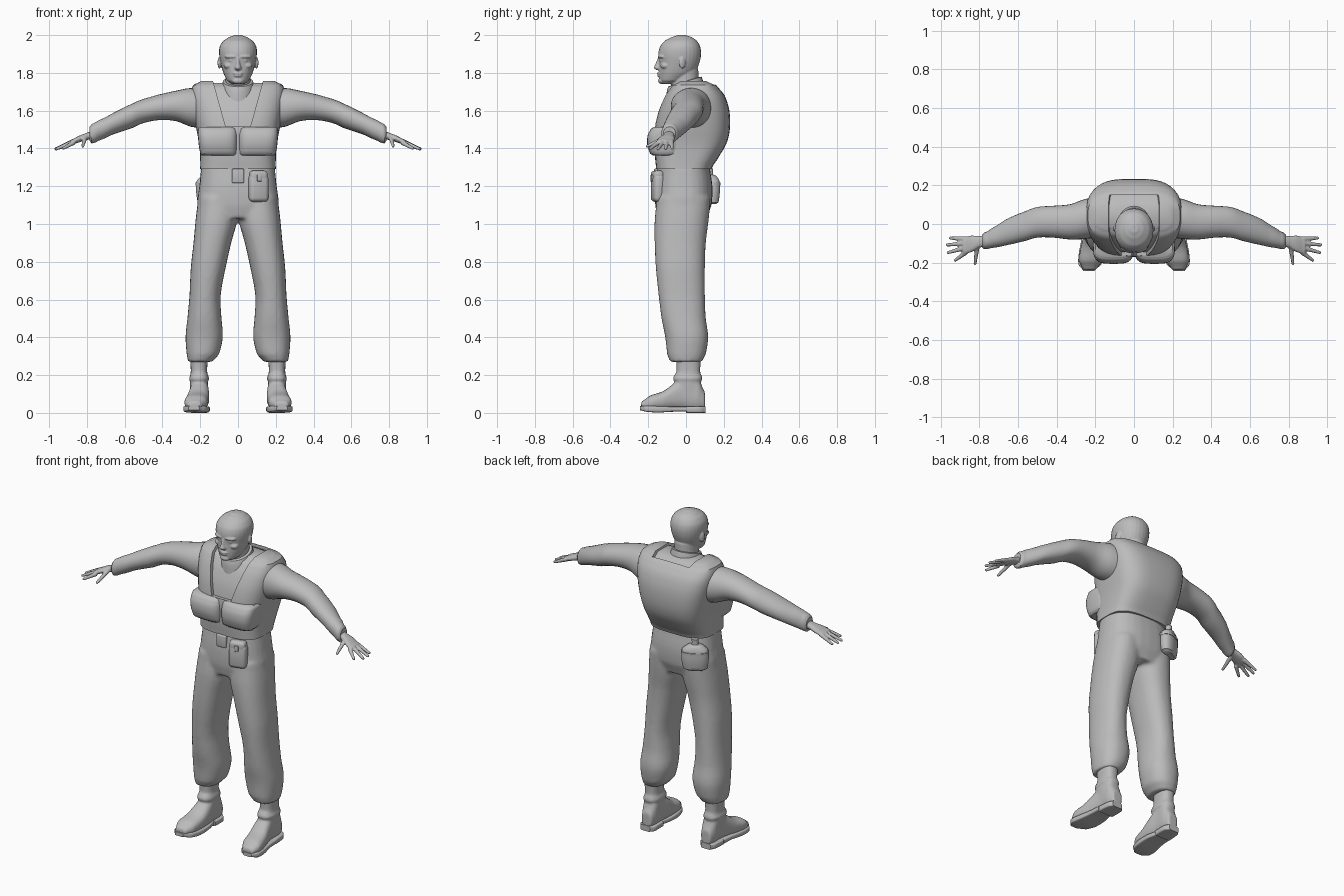
import bpy, bmesh, math
from mathutils import Vector, Matrix

grey = bpy.data.materials.new("plain_grey")
grey.diffuse_color = (0.5, 0.5, 0.5, 1)


def finish(name, bm):
    bmesh.ops.recalc_face_normals(bm, faces=bm.faces)
    me = bpy.data.meshes.new(name)
    bm.to_mesh(me)
    bm.free()
    me.materials.append(grey)
    ob = bpy.data.objects.new(name, me)
    bpy.context.collection.objects.link(ob)
    return ob


def bake(ob):
    """Apply all modifiers of an object."""
    deps = bpy.context.evaluated_depsgraph_get()
    me = bpy.data.meshes.new_from_object(ob.evaluated_get(deps))
    ob.modifiers.clear()
    ob.data = me


def shade(ob, angle=40):
    bpy.ops.object.select_all(action='DESELECT')
    ob.select_set(True)
    bpy.context.view_layer.objects.active = ob
    bpy.ops.object.shade_smooth_by_angle(angle=math.radians(angle))


def mirror(ob):
    ob.modifiers.new("mirror", 'MIRROR')
    bake(ob)
    return ob


def loft(name, rings, axis='Z', n=2.5, sub=3, seg=28, tilt=0):
    """Skin of rounded rings (t, a0, a1, b0, b1) stacked along an axis."""
    pts = [rings[0]]
    for i in range(len(rings) - 1):
        p = [rings[max(0, min(len(rings) - 1, i + k))] for k in (-1, 0, 1, 2)]
        for s in range(1, sub + 1):
            u = s / sub
            mid = [b + 0.5 * u * (c - a + u * (2*a - 5*b + 4*c - d + u * (3*(b - c) + d - a)))
                   for a, b, c, d in zip(*p)]
            pts.append([p[1][0] + u * (p[2][0] - p[1][0])] + mid[1:])
    bm = bmesh.new()
    loops = []
    for t, a0, a1, b0, b1 in pts:
        loop = []
        for k in range(seg):
            w = math.tau * k / seg
            c, s = math.cos(w), math.sin(w)
            a = (a0 + a1) / 2 + (a1 - a0) / 2 * math.copysign(abs(c) ** (2 / n), c)
            b = (b0 + b1) / 2 + (b1 - b0) / 2 * math.copysign(abs(s) ** (2 / n), s)
            co = {'Z': (a, b, t), 'X': (t, a, b), 'Y': (a, t, b)}[axis]
            loop.append(bm.verts.new((co[0], co[1], co[2] + tilt * co[1])))
        loops.append(loop)
    for l0, l1 in zip(loops, loops[1:]):
        for k in range(seg):
            j = (k + 1) % seg
            bm.faces.new((l0[k], l0[j], l1[j], l1[k]))
    bm.faces.new(loops[0])
    bm.faces.new(loops[-1])
    return finish(name, bm)


def ball(name, loc, size, turn=0):
    bm = bmesh.new()
    m = Matrix.Translation(loc) @ Matrix.Rotation(turn, 4, 'Z') @ Matrix.Diagonal((*size, 1))
    bmesh.ops.create_uvsphere(bm, u_segments=24, v_segments=16, radius=1, matrix=m)
    return finish(name, bm)


def box(name, loc, size, bevel=0.01, turn=0):
    bm = bmesh.new()
    bmesh.ops.create_cube(bm, size=1, matrix=Matrix.Diagonal((*size, 1)))
    bmesh.ops.bevel(bm, geom=bm.edges[:], offset=bevel, segments=3, affect='EDGES', profile=0.5)
    bm.transform(Matrix.Translation(loc) @ Matrix.Rotation(turn, 4, 'Z'))
    ob = finish(name, bm)
    shade(ob)
    return ob


def stick(name, p, q, r0, r1):
    """Tapered rod with a round tip."""
    p, q = Vector(p), Vector(q)
    bm = bmesh.new()
    m = Matrix.Translation((p + q) / 2) @ (q - p).to_track_quat('Z', 'Y').to_matrix().to_4x4()
    bmesh.ops.create_cone(bm, cap_ends=True, segments=12, radius1=r0, radius2=r1,
                          depth=(q - p).length, matrix=m)
    bmesh.ops.create_uvsphere(bm, u_segments=12, v_segments=8, radius=r1, matrix=Matrix.Translation(q))
    return finish(name, bm)


def fuse(name, parts, voxel, rounds):
    """Blend overlapping parts into one smooth skin."""
    bm = bmesh.new()
    for o in parts:
        bm.from_mesh(o.data)
        bpy.data.objects.remove(o)
    ob = finish(name, bm)
    r = ob.modifiers.new("skin", 'REMESH')
    r.mode, r.voxel_size, r.use_smooth_shade = 'VOXEL', voxel, True
    s = ob.modifiers.new("soften", 'SMOOTH')
    s.factor, s.iterations = 0.5, rounds
    bake(ob)
    if not ob.data.materials:
        ob.data.materials.append(grey)
    shade(ob, 60)
    return ob


# Trousers: hips plus two baggy legs
hips = loft("hips", [(1.03, -.18, .18, -.15, .11), (1.1, -.215, .215, -.163, .135),
                     (1.2, -.205, .205, -.163, .14), (1.31, -.195, .195, -.15, .125)])
leg = loft("leg", [(.27, .135, .265, -.085, .085), (.31, .10, .272, -.10, .105),
                   (.4, .08, .278, -.11, .118), (.5, .087, .268, -.13, .105),
                   (.62, .092, .257, -.145, .10), (.77, .065, .25, -.16, .10),
                   (.9, .036, .236, -.166, .105), (1.02, .004, .225, -.166, .12),
                   (1.14, .0, .212, -.155, .13)], n=2.3)
fuse("trousers", [hips, mirror(leg)], 0.011, 4)

# Boots
foot = loft("foot", [(.1, .17, .235, .02, .11), (.06, .158, .25, .012, .2), (0, .157, .25, .015, .2),
                     (-.06, .152, .26, .015, .16), (-.12, .155, .275, .015, .115),
                     (-.19, .165, .284, .015, .092), (-.237, .195, .265, .02, .06)], 'Y')
shaft = loft("shaft", [(.08, .16, .25, -.06, .09), (.17, .16, .255, -.06, .075),
                       (.22, .163, .25, -.05, .075), (.32, .16, .255, -.055, .08)])
cuff = loft("ankle_roll", [(.165, .16, .25, -.06, .08), (.18, .152, .26, -.07, .087),
                           (.205, .16, .25, -.06, .08)])
mirror(fuse("boot", [foot, shaft, cuff], 0.008, 3))
sole = loft("sole", [(.005, .165, .265, .006, .035), (-.07, .15, .27, .006, .035),
                     (-.15, .152, .285, .002, .036), (-.21, .17, .287, .006, .038),
                     (-.243, .205, .262, .014, .036)], 'Y', n=6)
heel = loft("heel", [(.103, .175, .24, 0, .035), (.08, .155, .255, 0, .035),
                     (.0, .155, .262, 0, .035)], 'Y', n=6)
for o in (sole, heel):
    shade(mirror(o))

# Padded vest with a tapered neck opening, over a shirt
vest_rings = [(1.29, -.2, .2, -.158, .135), (1.34, -.2, .2, -.163, .165), (1.42, -.205, .205, -.167, .212),
              (1.5, -.22, .22, -.167, .232), (1.6, -.238, .238, -.147, .23), (1.68, -.247, .247, -.113, .205),
              (1.735, -.238, .238, -.075, .16), (1.757, -.195, .195, -.035, .115)]
vest = loft("vest", vest_rings, n=3.2, seg=40)
shirt = loft("shirt", [(z - .01, a + .018, b - .018, c + .018, d - .018)
                       for z, a, b, c, d in vest_rings], n=3.2, seg=40)
shade(shirt)
bm = bmesh.new()
corners = [(-.065, 1.515), (.065, 1.515), (.15, 1.82), (-.15, 1.82)]
front = bm.faces.new([bm.verts.new((x, -.4, z)) for x, z in corners])
ext = bmesh.ops.extrude_face_region(bm, geom=[front])["geom"]
bmesh.ops.translate(bm, verts=[v for v in ext if isinstance(v, bmesh.types.BMVert)], vec=(0, .55, 0))
cutter = finish("neck_cutter", bm)
cut = vest.modifiers.new("opening", 'BOOLEAN')
cut.operation, cut.object, cut.solver = 'DIFFERENCE', cutter, 'EXACT'
bake(vest)
bpy.data.objects.remove(cutter)
shade(vest, 35)

# Chest pouches and lower vest band
pouch = loft("chest_pouch", [(1.362, .006, .19, -.175, -.05), (1.372, .003, .2, -.19, -.03),
                             (1.42, .002, .208, -.205, -.02), (1.47, .002, .212, -.203, -.02),
                             (1.505, .003, .21, -.185, -.02), (1.514, .006, .2, -.17, -.03)], n=3.5)
shade(mirror(pouch))

# Collar and neck
shade(loft("collar", [(1.68, -.098, .098, -.105, .10), (1.73, -.088, .088, -.102, .09),
                      (1.755, -.08, .08, -.095, .083), (1.757, -.068, .068, -.083, .07)],
           n=2, tilt=.3))

# Head with brow, cheeks, nose, lips, ears and neck
head = [loft("skull", [(1.742, -.035, .035, -.128, -.05), (1.76, -.058, .058, -.14, -.01),
                       (1.8, -.078, .078, -.144, .045), (1.85, -.092, .092, -.143, .07),
                       (1.9, -.1, .1, -.147, .08), (1.94, -.097, .097, -.137, .075),
                       (1.97, -.078, .078, -.113, .058), (1.99, -.048, .048, -.075, .03),
                       (2.0, -.02, .02, -.045, 0)], n=2.1),
        loft("neck", [(1.66, -.075, .075, -.08, .075), (1.72, -.066, .066, -.08, .068),
                      (1.82, -.066, .066, -.08, .065)], n=2),
        loft("nose", [(1.815, -.012, .012, -.158, -.12), (1.825, -.019, .019, -.17, -.12),
                      (1.845, -.012, .012, -.163, -.12), (1.88, -.009, .009, -.15, -.12)], n=2),
        ball("upper_lip", (0, -.143, 1.797), (.026, .011, .006)),
        ball("lower_lip", (0, -.142, 1.785), (.022, .011, .006)),
        ball("chin", (0, -.13, 1.757), (.03, .018, .016))]
for s in (-1, 1):
    head += [ball("brow", (s * .04, -.132, 1.886), (.034, .014, .009), s * .35),
             ball("cheek", (s * .052, -.112, 1.838), (.026, .022, .017), s * .6),
             ball("eye", (s * .036, -.128, 1.866), (.015, .012, .007)),
             ball("ear", (s * .098, -.02, 1.853), (.009, .018, .031), s * .35)]
fuse("head", head, 0.0045, 2)

# Sleeves
sleeve = loft("sleeve", [(.13, -.06, .14, 1.5, 1.715), (.25, -.077, .13, 1.515, 1.72),
                         (.33, -.08, .102, 1.545, 1.705), (.42, -.07, .094, 1.55, 1.685),
                         (.5, -.07, .088, 1.535, 1.662), (.56, -.087, .066, 1.508, 1.637),
                         (.66, -.11, .025, 1.475, 1.588), (.74, -.125, -.025, 1.44, 1.548),
                         (.775, -.13, -.045, 1.427, 1.528), (.785, -.12, -.055, 1.44, 1.515)],
              'X', n=2.1)
shade(mirror(sleeve))

# Hands
hand = [loft("palm", [(.75, -.118, -.06, 1.452, 1.502), (.8, -.122, -.062, 1.445, 1.483),
                      (.84, -.145, -.06, 1.432, 1.468), (.885, -.158, -.068, 1.42, 1.446)], 'X', n=2.3)]
tips = [((.87, -.077, 1.436), (.95, -.073, 1.4)), ((.875, -.1, 1.436), (.966, -.108, 1.398)),
        ((.875, -.124, 1.434), (.962, -.148, 1.397)), ((.868, -.146, 1.432), (.925, -.188, 1.4)),
        ((.81, -.115, 1.455), (.822, -.205, 1.412))]
hand += [stick("finger", p, q, .013, .008) for p, q in tips]
mirror(fuse("hand", hand, 0.005, 1))

# Belt gear: buckle, front pouch with clasp, rear flask
box("buckle", (0, -.155, 1.255), (.065, .03, .075), .006)
box("belt_pouch", (.108, -.15, 1.19), (.105, .06, .145), .022, .25)
box("pouch_flap", (.108, -.152, 1.25), (.095, .055, .065), .018, .25)
box("pouch_clasp", (.114, -.181, 1.243), (.026, .012, .035), .004, .25)
turn = .5
flask = loft("flask", [(1.105, -.05, .05, -.025, .025), (1.115, -.068, .068, -.036, .036),
                       (1.17, -.077, .077, -.042, .042), (1.23, -.073, .073, -.04, .04),
                       (1.255, -.045, .045, -.03, .03), (1.262, -.02, .02, -.018, .018),
                       (1.295, -.02, .02, -.018, .018)], n=2.3)
band = loft("flask_band", [(1.205, -.079, .079, -.045, .045), (1.22, -.079, .079, -.045, .045)], n=2.3)
for o in (flask, band):
    o.data.transform(Matrix.Translation((-.15, .125, 0)) @ Matrix.Rotation(turn, 4, 'Z'))
    shade(o)
